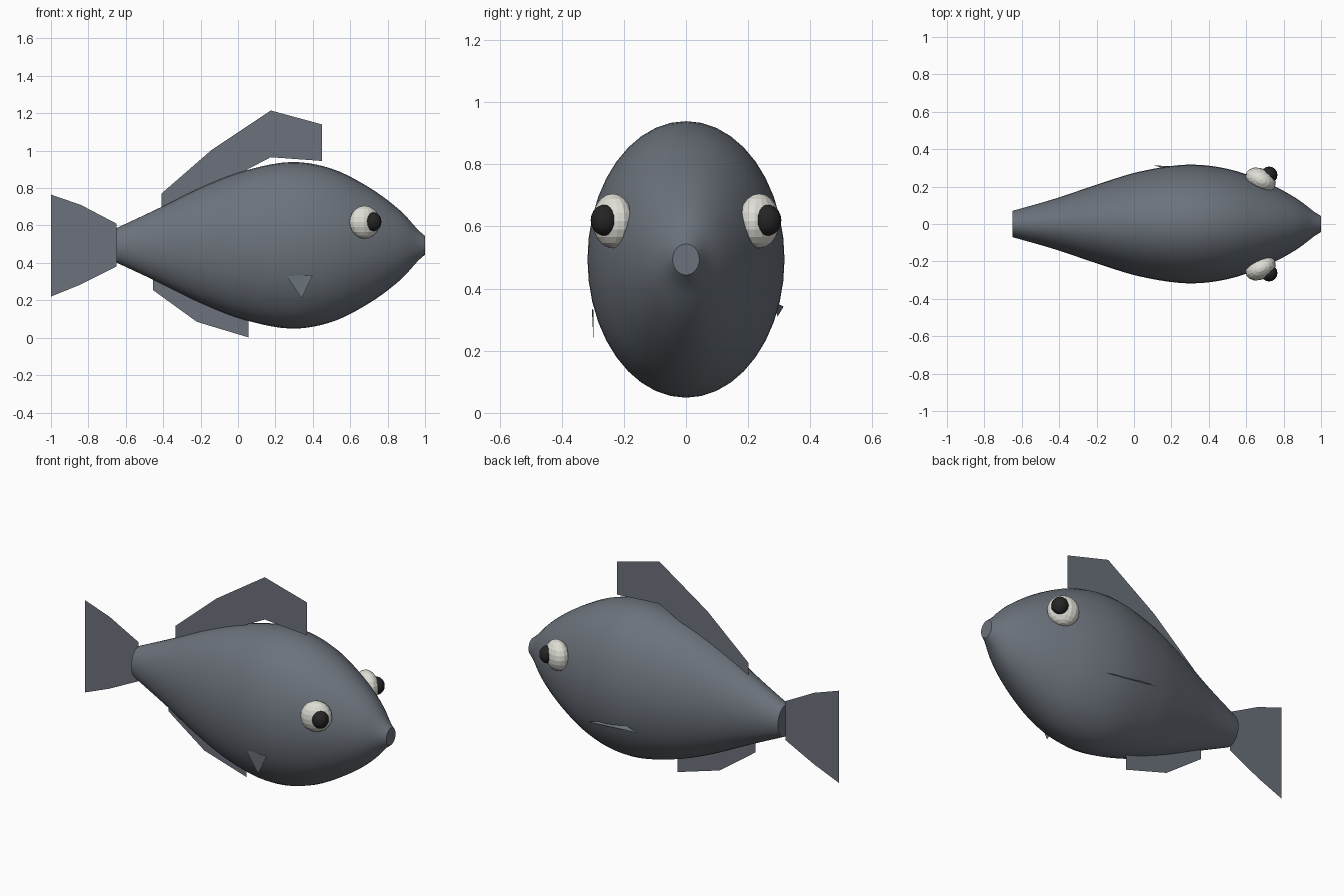
import bpy, bmesh, math
from mathutils import Vector

if "Cube" in bpy.data.objects:
    bpy.data.objects.remove(bpy.data.objects["Cube"])


def material(name, rgb):
    m = bpy.data.materials.new(name)
    m.diffuse_color = (*rgb, 1)
    m.use_nodes = True
    m.node_tree.nodes["Principled BSDF"].inputs["Base Color"].default_value = m.diffuse_color
    return m


SLATE = material("slate grey", (0.15, 0.17, 0.2))
WHITE = material("eye white", (0.74, 0.73, 0.67))
BLACK = material("pupil black", (0.018, 0.018, 0.018))


def finish(name, bm, mat):
    mesh = bpy.data.meshes.new(name)
    bm.to_mesh(mesh)
    bm.free()
    mesh.materials.append(mat)
    ob = bpy.data.objects.new(name, mesh)
    bpy.context.collection.objects.link(ob)
    return ob


def sheet(name, points):
    """Thin single-sheet fin from 3D points."""
    bm = bmesh.new()
    face = bm.faces.new([bm.verts.new(p) for p in points])
    bmesh.ops.triangulate(bm, faces=[face])
    return finish(name, bm, SLATE)


def spline(points, steps):
    """Smooth curve through the points."""
    pts = [Vector(p) for p in points]
    pts = [2 * pts[0] - pts[1]] + pts + [2 * pts[-1] - pts[-2]]
    out = []
    for a, b, c, d in zip(pts, pts[1:], pts[2:], pts[3:]):
        for i in range(steps):
            t = i / steps
            out.append(0.5 * (2 * b + (c - a) * t + (2 * a - 5 * b + 4 * c - d) * t * t
                              + (3 * b - a - 3 * c + d) * t ** 3))
    return out + [pts[-2]]


# Body: elliptical sections along x as (x, half width, half height)
stations = [(-0.65, 0.07, 0.092), (-0.42, 0.136, 0.2), (-0.2, 0.21, 0.308),
            (0.03, 0.28, 0.397), (0.28, 0.317, 0.445), (0.5, 0.295, 0.41),
            (0.7, 0.226, 0.31), (0.86, 0.142, 0.192), (0.965, 0.064, 0.08)]
rings = spline(stations, 5) + [Vector((1.0, 0.043, 0.05))]
N = 40
bm = bmesh.new()
loops = []
for x, w, h in rings:
    loops.append([bm.verts.new((x, w * math.cos(2 * math.pi * k / N),
                                0.494 + h * math.sin(2 * math.pi * k / N)))
                  for k in range(N)])
for a, b in zip(loops, loops[1:]):
    for k in range(N):
        bm.faces.new((a[k], a[(k + 1) % N], b[(k + 1) % N], b[k]))
bm.faces.new(loops[0])
bm.faces.new(loops[-1])
bmesh.ops.recalc_face_normals(bm, faces=bm.faces)
body = finish("body", bm, SLATE)
bpy.context.view_layer.objects.active = body
body.select_set(True)
bpy.ops.object.shade_smooth_by_angle(angle=math.radians(35))
body.select_set(False)


# Flat fins on the centre plane
def centre_fin(name, outline):
    sheet(name, [(x, 0, z) for x, z in outline])


centre_fin("tail_fin", [(-0.65, 0.61), (-0.84, 0.71), (-1, 0.765), (-1, 0.22),
                        (-0.84, 0.285), (-0.65, 0.38)])
centre_fin("back_fin", [(-0.41, 0.68), (-0.41, 0.77), (-0.14, 1.005), (0.175, 1.215),
                        (0.45, 1.14), (0.45, 0.945), (0.175, 0.965), (-0.14, 0.8)])
centre_fin("belly_fin", [(-0.455, 0.34), (-0.455, 0.255), (-0.22, 0.085),
                         (0.055, 0.002), (0.055, 0.13), (-0.2, 0.24)])

# Small side fins poking out of the flanks
sheet("near_side_fin", [(0.26, -0.297, 0.33), (0.34, -0.297, 0.21), (0.4, -0.303, 0.335)])
sheet("far_side_fin", [(0.435, 0.295, 0.31), (0.1, 0.314, 0.342), (0.25, 0.275, 0.362)])


# Eyes: flattened whites set into the head, round pupils on the front
def ball(name, centre, scale, turn, segments, mat):
    bm = bmesh.new()
    bmesh.ops.create_uvsphere(bm, u_segments=segments, v_segments=segments // 2 + 2, radius=1)
    ob = finish(name, bm, mat)
    ob.location, ob.scale, ob.rotation_euler = centre, scale, (0, 0, turn)
    return ob


for side, label in ((-1, "near"), (1, "far")):
    ball(label + "_eye", (0.677, side * 0.236, 0.618), (0.086, 0.06, 0.088),
         -side * math.radians(27), 16, WHITE)
    pupil = ball(label + "_pupil", (0.722, side * 0.262, 0.62), (0.045, 0.045, 0.05),
                 0, 16, BLACK)
    pupil.data.shade_smooth()
